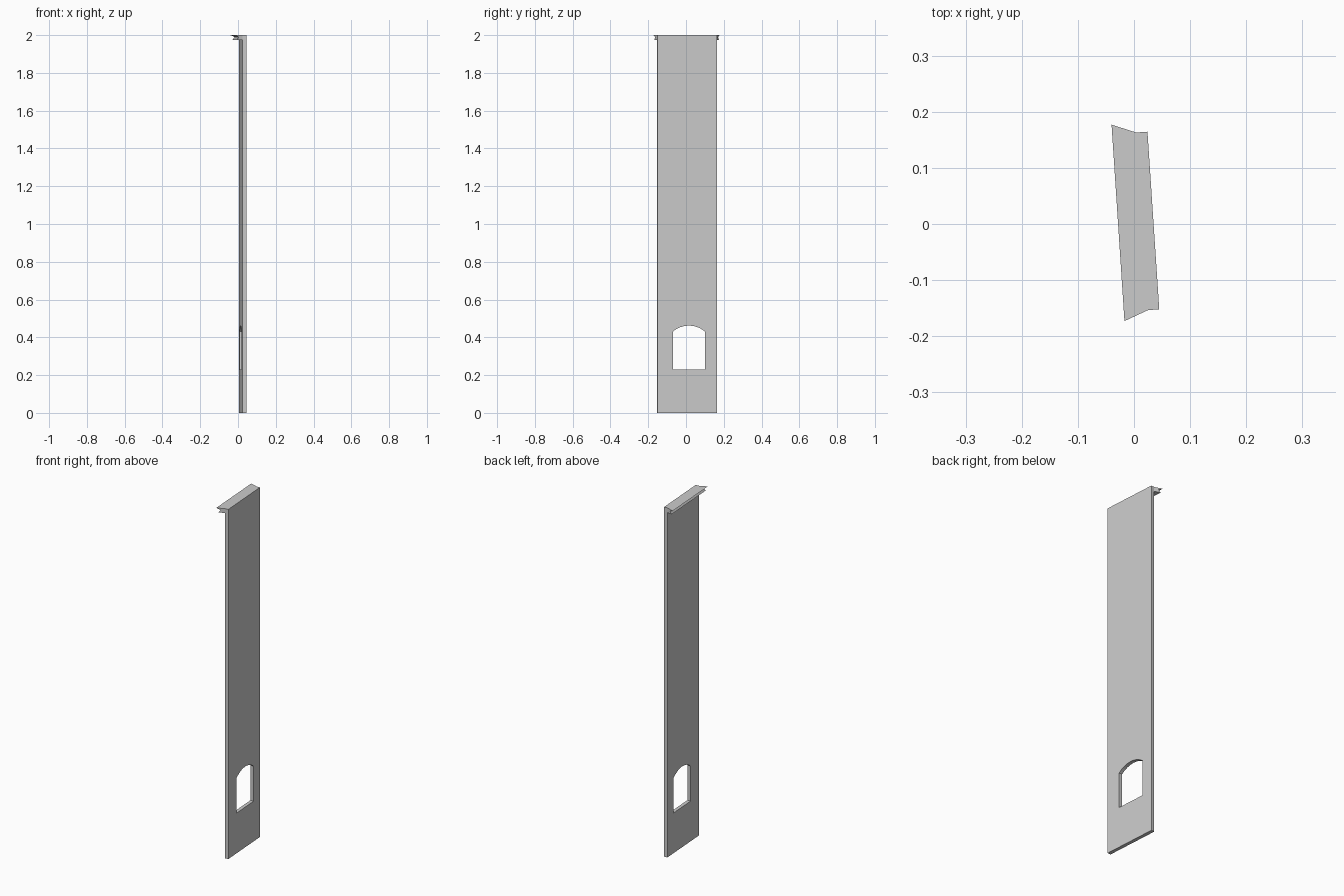
import bpy, math
from mathutils import Vector

if "Cube" in bpy.data.objects:
    bpy.data.objects.remove(bpy.data.objects["Cube"])

# Plan corners read from above: wall ends (inner, outer) and mitred cornice tips
IN_N, OUT_N = Vector((0.004, 0.163)), Vector((0.024, 0.1645))
IN_S, OUT_S = Vector((0.025, -0.1535)), Vector((0.045, -0.152))
TIP_N, TIP_S = Vector((-0.040, 0.177)), Vector((-0.017, -0.173))


def make_object(name, verts, faces):
    mesh = bpy.data.meshes.new(name)
    mesh.from_pydata(verts, [], faces)
    obj = bpy.data.objects.new(name, mesh)
    bpy.context.collection.objects.link(obj)
    return obj


def loft(name, ring_a, ring_b):
    n = len(ring_a)
    sides = [(i, (i + 1) % n, n + (i + 1) % n, n + i) for i in range(n)]
    obj = make_object(name, ring_a + ring_b,
                      sides + [tuple(reversed(range(n))), tuple(range(n, 2 * n))])
    bpy.context.view_layer.objects.active = obj
    bpy.ops.object.mode_set(mode='EDIT')
    bpy.ops.mesh.select_all(action='SELECT')
    bpy.ops.mesh.normals_make_consistent(inside=False)
    bpy.ops.object.mode_set(mode='OBJECT')
    return obj


def on_wall(a, b, y, z):
    p = a.lerp(b, (y - a.y) / (b.y - a.y))
    return (p.x, p.y, z)


# Wall panel
wall = loft("wall_panel",
            [(*p, 0) for p in (IN_N, IN_S, OUT_S, OUT_N)],
            [(*p, 2) for p in (IN_N, IN_S, OUT_S, OUT_N)])

# Arched window opening
half, rise, mid, sill, spring = 0.085, 0.032, 0.0155, 0.23, 0.43
radius = (half ** 2 + rise ** 2) / (2 * rise)
sweep = math.asin(half / radius)
outline = [(mid - half, sill), (mid + half, sill)]
for i in range(13):
    a = sweep * (1 - i / 6)
    outline.append((mid + radius * math.sin(a),
                    spring + rise - radius + radius * math.cos(a)))
shift = (OUT_N - IN_N) * 0.5
cutter = loft("window_cutter",
              [on_wall(IN_N - shift, IN_S - shift, y, z) for y, z in outline],
              [on_wall(OUT_N + shift, OUT_S + shift, y, z) for y, z in outline])
cut = wall.modifiers.new("window", 'BOOLEAN')
cut.operation, cut.solver, cut.object = 'DIFFERENCE', 'EXACT', cutter
cutter.hide_render = True
cutter.hide_set(True)

# Mitred cornice: (projection fraction, height), notched under the top lip
profile = [(0, 2.0), (1, 2.0), (0.5, 1.99), (0.75, 1.975), (0, 1.975)]
loft("cornice",
     [(*IN_N.lerp(TIP_N, f), z) for f, z in profile],
     [(*IN_S.lerp(TIP_S, f), z) for f, z in profile])
